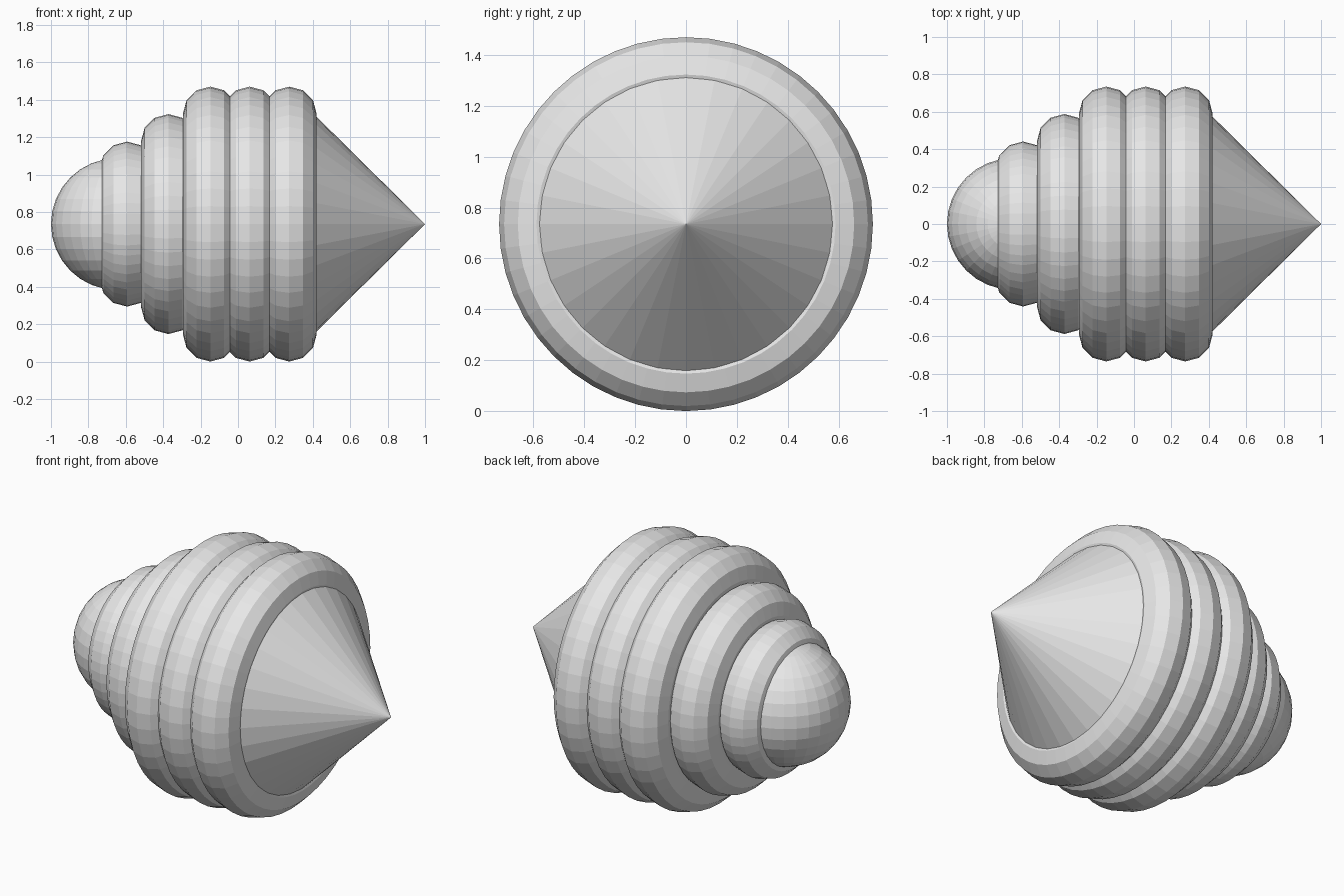
import bpy
from math import pi

cube = bpy.data.objects.get("Cube")
if cube:
    bpy.data.objects.remove(cube, do_unlink=True)

grey = bpy.data.materials.new("plain grey")
grey.use_nodes = True
colour = (0.8, 0.8, 0.8, 1)
grey.diffuse_color = colour
grey.node_tree.nodes["Principled BSDF"].inputs["Base Color"].default_value = colour

AXIS_Z = 0.735      # height of the long axis
TUBE = 0.147        # thickness shared by all rings
ALONG_X = (0, pi / 2, 0)


def finish(name):
    part = bpy.context.object
    part.name = name
    part.data.materials.append(grey)
    bpy.ops.object.shade_flat()


# Stacked rings: two small ones, then three equal large ones
rings = {
    "end_ring": (-0.593, 2 * TUBE),
    "middle_ring": (-0.372, 3 * TUBE),
    "large_ring_left": (-0.148, 4 * TUBE),
    "large_ring_centre": (0.062, 4 * TUBE),
    "large_ring_right": (0.274, 4 * TUBE),
}
for name, (x, radius) in rings.items():
    bpy.ops.mesh.primitive_torus_add(
        location=(x, 0, AXIS_Z), rotation=ALONG_X, major_radius=radius,
        minor_radius=TUBE, major_segments=48, minor_segments=12)
    finish(name)

# Pointed end
depth = 0.588
bpy.ops.mesh.primitive_cone_add(
    vertices=32, radius1=0.582, radius2=0, depth=depth,
    location=(1 - depth / 2, 0, AXIS_Z), rotation=ALONG_X)
finish("pointed_cone")

# Rounded end
bpy.ops.mesh.primitive_uv_sphere_add(
    segments=32, ring_count=16, radius=0.352, location=(-0.648, 0, AXIS_Z))
finish("round_end")
